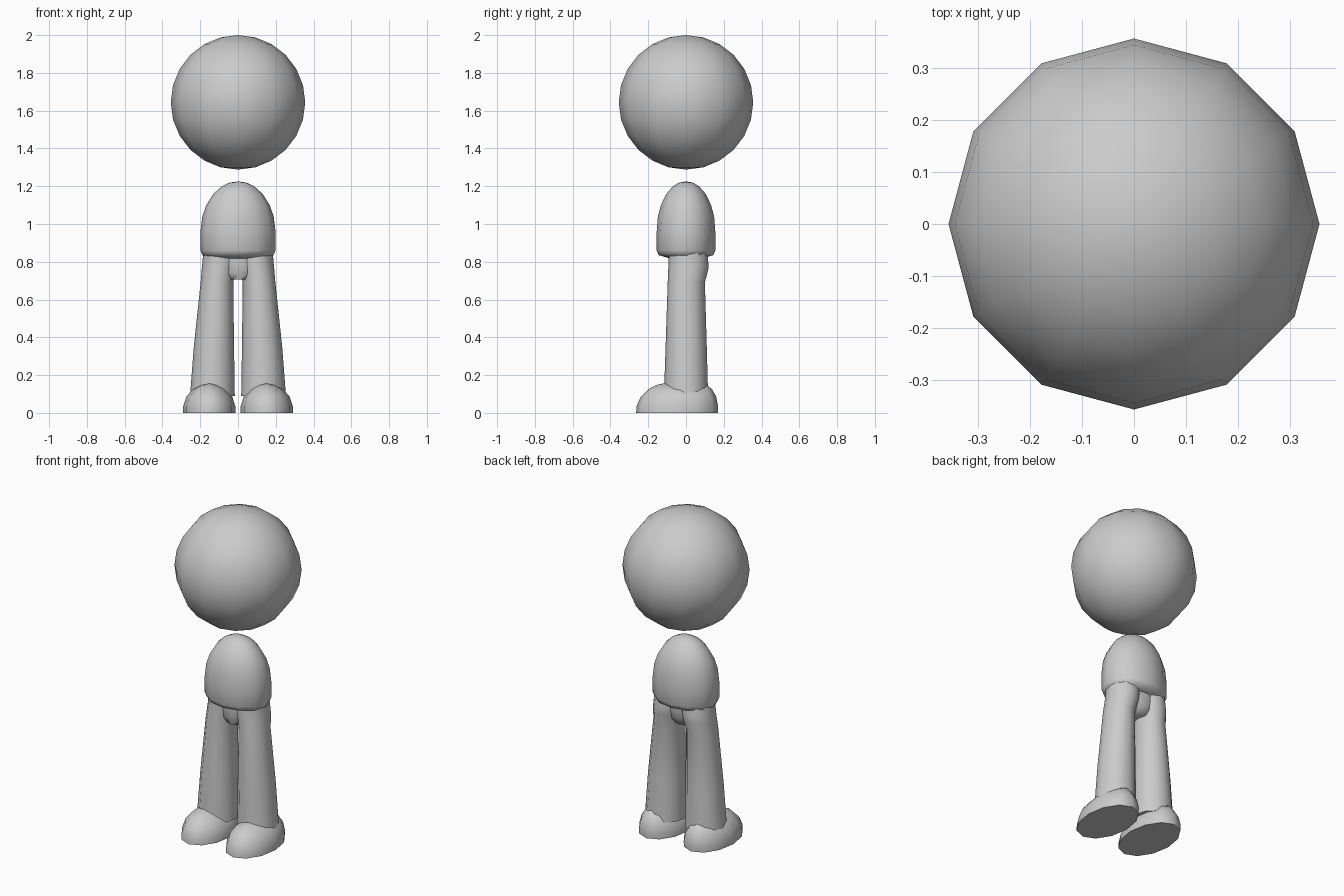
import bpy, math

if "Cube" in bpy.data.objects:
    bpy.data.objects.remove(bpy.data.objects["Cube"])

def loft(name, rings, sides=12, mirror=False, sharp=60):
    """Stack of elliptical rings (x, y, z, rx, ry), capped at both ends."""
    verts, faces = [], []
    for x, y, z, rx, ry in rings:
        for i in range(sides):
            a = 2 * math.pi * i / sides
            verts.append((x + rx * math.cos(a), y + ry * math.sin(a), z))
    for r in range(len(rings) - 1):
        for i in range(sides):
            j = (i + 1) % sides
            a, b = r * sides, (r + 1) * sides
            faces.append((a + i, a + j, b + j, b + i))
    faces.append(tuple(reversed(range(sides))))
    last = (len(rings) - 1) * sides
    faces.append(tuple(range(last, last + sides)))
    me = bpy.data.meshes.new(name)
    me.from_pydata(verts, [], faces)
    ob = bpy.data.objects.new(name, me)
    bpy.context.collection.objects.link(ob)
    if mirror:
        ob.modifiers.new("mirror", 'MIRROR').use_clip = False
    smooth(ob, sharp)
    return ob

def smooth(ob, angle):
    bpy.ops.object.select_all(action='DESELECT')
    ob.select_set(True)
    bpy.context.view_layer.objects.active = ob
    bpy.ops.object.shade_smooth_by_angle(angle=math.radians(angle))

def span(x0, x1, y0, y1, z):
    """Ring from its extents."""
    return ((x0 + x1) / 2, (y0 + y1) / 2, z, (x1 - x0) / 2, (y1 - y0) / 2)

# Head: floating ball
bpy.ops.mesh.primitive_uv_sphere_add(segments=12, ring_count=12, radius=0.356,
                                     location=(0, 0, 1.644))
head = bpy.context.object
head.name = "head"
smooth(head, 60)

# Torso: bullet-shaped shirt with a rolled-in hem
loft("torso", [(0, 0, z, rx, ry) for z, rx, ry in [
    (0.818, 0.15, 0.085), (0.835, 0.188, 0.145), (0.86, 0.199, 0.155),
    (0.96, 0.199, 0.155), (1.04, 0.189, 0.149), (1.10, 0.168, 0.133),
    (1.16, 0.13, 0.104), (1.20, 0.085, 0.069), (1.219, 0.045, 0.037),
    (1.225, 0.005, 0.004)]])

# Trouser legs, with a bulge at the seat
loft("trouser_leg", [
    span(0.017, 0.254, -0.117, 0.117, 0.09),
    span(0.021, 0.234, -0.108, 0.110, 0.35),
    span(0.025, 0.198, -0.097, 0.100, 0.69),
    span(0.010, 0.192, -0.094, 0.118, 0.76),
    span(0.002, 0.188, -0.092, 0.118, 0.80),
    span(0.000, 0.184, -0.090, 0.110, 0.86)], mirror=True)

# Pelvis joining the legs
loft("pelvis", [
    (0, 0, 0.705, 0.06, 0.07), (0, 0.005, 0.74, 0.11, 0.085),
    (0, 0.008, 0.79, 0.15, 0.092), (0, 0.008, 0.86, 0.165, 0.092)])

# Shoes: flat-soled domes
c = 0.152
loft("shoe", [span(c - w, c + w, y0, y1, z) for z, y0, y1, w in [
    (0.0, -0.264, 0.168, 0.138), (0.035, -0.262, 0.170, 0.138),
    (0.085, -0.240, 0.160, 0.122), (0.125, -0.200, 0.138, 0.088),
    (0.148, -0.155, 0.110, 0.048), (0.155, -0.125, 0.07, 0.01)]],
    mirror=True)
